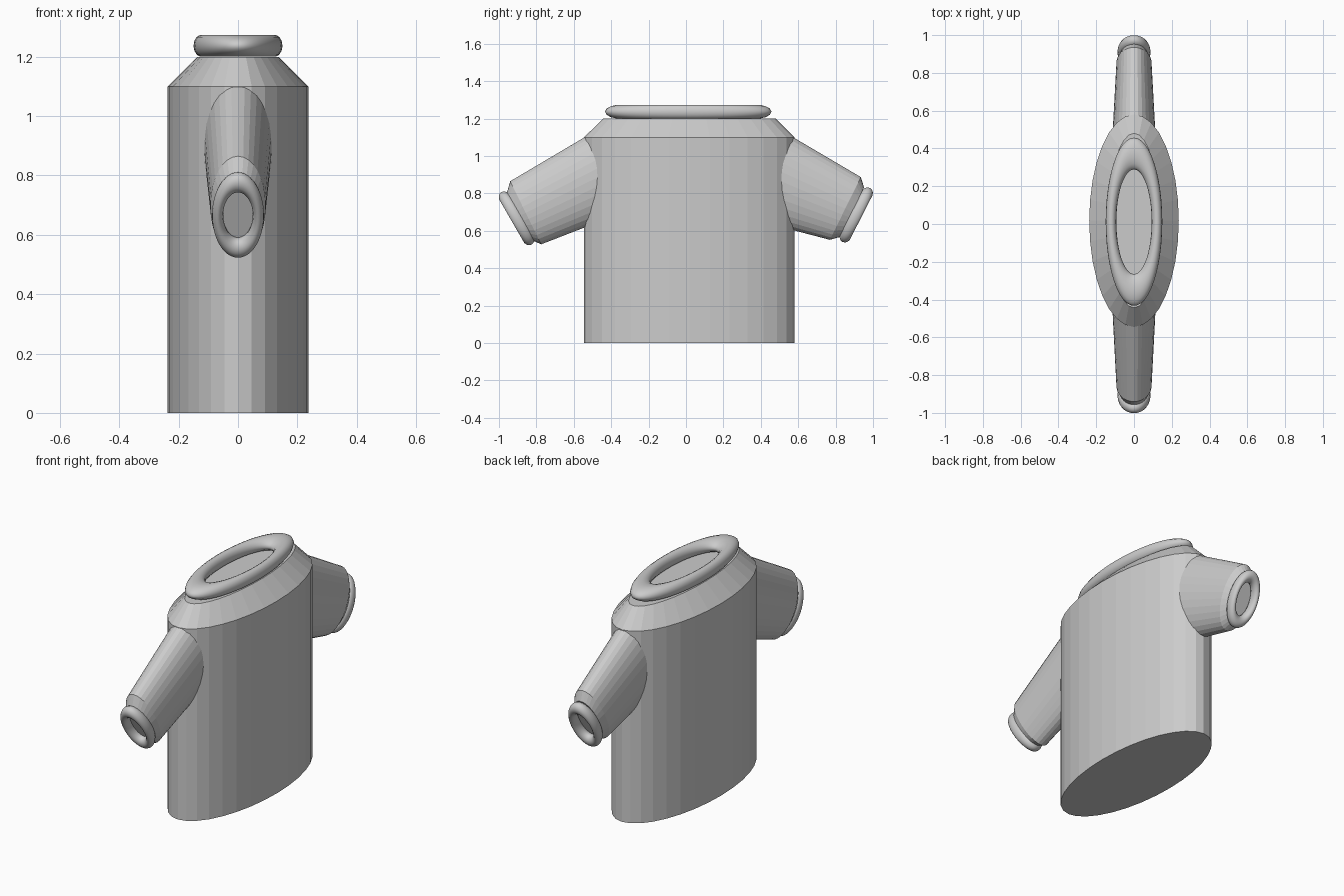
import bpy, bmesh
from math import sin, cos, pi, radians, atan2

if "Cube" in bpy.data.objects:
    bpy.data.objects.remove(bpy.data.objects["Cube"])

SIDES = 32


def loft(name, rings):
    """Skin ellipses given as (top/back point yz, opposite point yz, x radius)."""
    bm = bmesh.new()
    loops = []
    for (y1, z1), (y2, z2), rx in rings:
        cy, cz, hy, hz = (y1 + y2) / 2, (z1 + z2) / 2, (y1 - y2) / 2, (z1 - z2) / 2
        loops.append([bm.verts.new((rx * sin(t), cy + hy * cos(t), cz + hz * cos(t)))
                      for t in (2 * pi * i / SIDES for i in range(SIDES))])
    for a, b in zip(loops, loops[1:]):
        for i in range(SIDES):
            j = (i + 1) % SIDES
            bm.faces.new((a[i], a[j], b[j], b[i]))
    bm.faces.new(loops[0])
    bm.faces.new(loops[-1])
    bmesh.ops.recalc_face_normals(bm, faces=bm.faces)
    mesh = bpy.data.meshes.new(name)
    bm.to_mesh(mesh)
    bm.free()
    obj = bpy.data.objects.new(name, mesh)
    bpy.context.collection.objects.link(obj)
    return obj


def trim(name, loc, major, minor, scale, tilt=0.0):
    """Rolled oval trim: a stretched torus."""
    bpy.ops.mesh.primitive_torus_add(major_segments=48, minor_segments=14,
                                     major_radius=major, minor_radius=minor,
                                     location=loc, rotation=(tilt, 0, 0))
    obj = bpy.context.object
    obj.name = name
    obj.scale = scale
    bpy.ops.object.shade_smooth_by_angle(angle=radians(40))
    return obj


# Oval torso with sloped shoulders
loft("torso", [((0.58, 0), (-0.545, 0), 0.237),
               ((0.58, 1.1), (-0.545, 1.1), 0.237),
               ((0.48, 1.2), (-0.443, 1.2), 0.137)])

# Neck trim
trim("collar", (0, 0.012, 1.237), 0.361, 0.084, (0.337 / 1.0, 1, 0.45))

# Sleeves: inner end, outer end, short taper into the cuff
sleeves = {
    "right_sleeve": (1, [((0.50, 1.143), (0.33, 0.667), 0.117),
                         ((0.935, 0.887), (0.769, 0.552), 0.093),
                         ((0.952, 0.832), (0.822, 0.567), 0.075)]),
    "left_sleeve": (-1, [((-0.47, 1.143), (-0.33, 0.70), 0.117),
                         ((-0.94, 0.865), (-0.774, 0.528), 0.093),
                         ((-0.957, 0.805), (-0.825, 0.55), 0.075)]),
}
cuffs = {1: (0.91, 0.685, radians(27)), -1: (-0.906, 0.667, radians(30))}
for name, (side, rings) in sleeves.items():
    loft(name, rings)
    y, z, a = cuffs[side]
    trim(name.replace("sleeve", "cuff"), (0, y, z), 0.127, 0.035,
         (0.54, 1, 0.88), atan2(-side * cos(a), -sin(a)))
